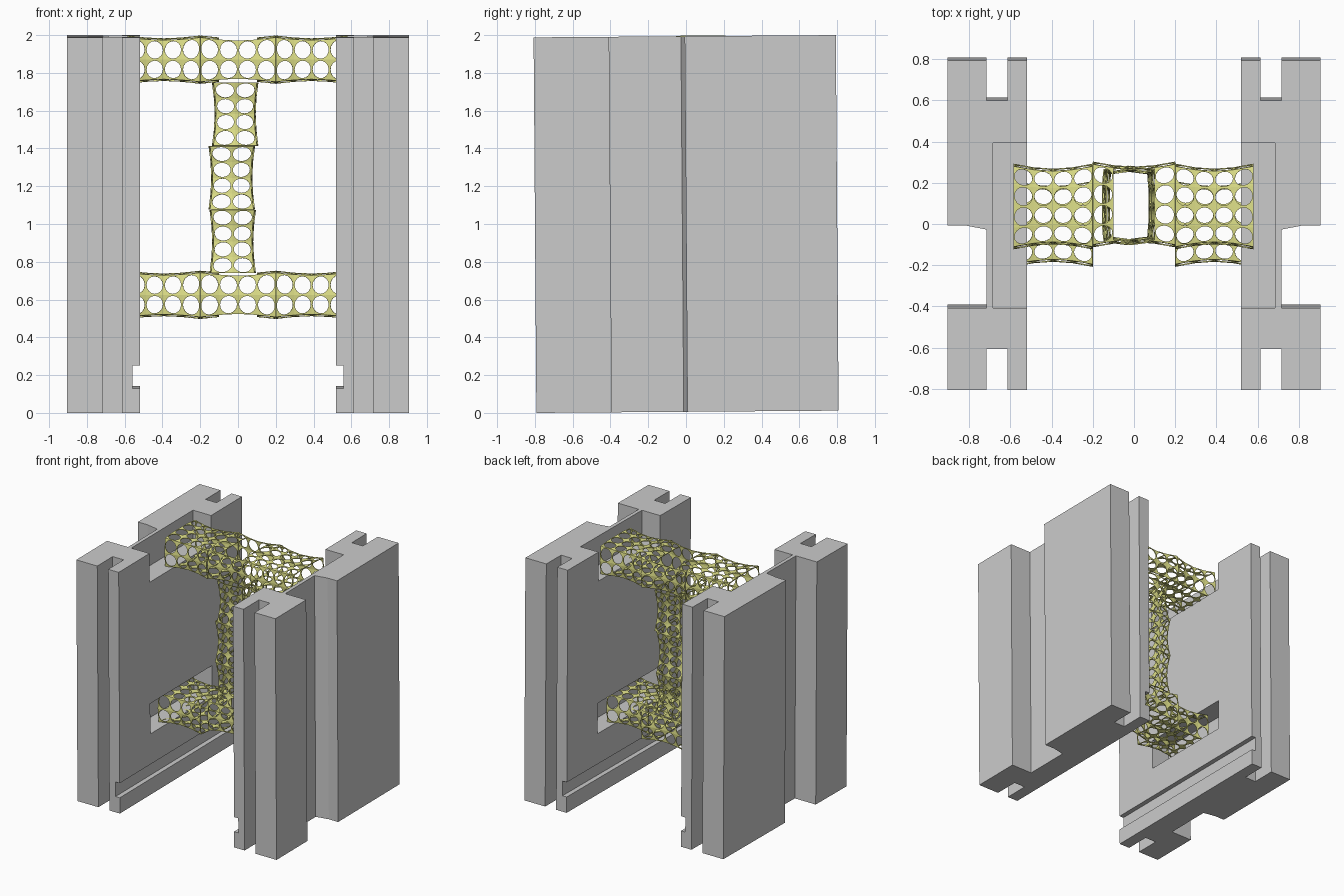
import bpy, bmesh
from math import cos, sin, pi
from mathutils import Vector

if "Cube" in bpy.data.objects:
    bpy.data.objects.remove(bpy.data.objects["Cube"])

TILT = 0.0075
yellow = bpy.data.materials.new("pale_yellow")
yellow.diffuse_color = (0.74, 0.75, 0.25, 1)
yellow.use_nodes = True
yellow.node_tree.nodes["Principled BSDF"].inputs["Base Color"].default_value = yellow.diffuse_color


def finish(bm, name):
    bmesh.ops.recalc_face_normals(bm, faces=bm.faces)
    me = bpy.data.meshes.new(name)
    bm.to_mesh(me)
    bm.free()
    ob = bpy.data.objects.new(name, me)
    bpy.context.collection.objects.link(ob)
    return ob


def prism(name, pts, z0, z1):
    bm = bmesh.new()
    f = bm.faces.new([bm.verts.new((x, y, z0)) for x, y in pts])
    ext = bmesh.ops.extrude_face_region(bm, geom=[f])["geom"]
    bmesh.ops.translate(bm, vec=(0, 0, z1 - z0),
                        verts=[g for g in ext if isinstance(g, bmesh.types.BMVert)])
    return finish(bm, name)


def box(name, x0, x1, y0, y1, z0, z1):
    return prism(name, [(x0, y0), (x1, y0), (x1, y1), (x0, y1)], z0, z1)


def cut(ob, cutter):
    m = ob.modifiers.new("cut", "BOOLEAN")
    m.operation, m.solver, m.object = "DIFFERENCE", "EXACT", cutter
    bpy.context.view_layer.objects.active = ob
    bpy.ops.object.modifier_apply(modifier=m.name)
    bpy.data.objects.remove(cutter)


# Side wall plan: end slots and one wide outer notch
PLAN = [(.52, -.8), (.615, -.8), (.615, -.6), (.715, -.6), (.715, -.8),
        (.905, -.8), (.905, -.4), (.715, -.4), (.715, -.02), (.82, 0),
        (.905, 0), (.905, .8), (.715, .8), (.715, .607), (.615, .607),
        (.615, .8), (.52, .8)]

for side, s in (("left", -1), ("right", 1)):
    wall = prism(side + "_wall", [(s * x, y) for x, y in PLAN], 0, 1.988)
    # pockets holding the lattice beams, and the low groove
    cut(wall, box("c", s * .4, s * .685, -.4, .4, 1.75, 2.2))
    cut(wall, box("c", s * .4, s * .685, -.4, .4, .5, .75))
    cut(wall, box("c", s * .4, s * .558, -1, 1, .13, .25))
    wall.rotation_euler.x = TILT
    wall.location = (0, .008, .006)


def lattice(name, a0, a1, centre, size, counts, axis, open_middle=False):
    """Waisted rectangular tube of cells, each pierced by a round hole."""
    hu, hv = size[0] / 2, size[1] / 2
    nu, nv, nl = counts
    # grid points around the section
    ring = [(-hu + 2 * hu * i / nu, -hv) for i in range(nu)]
    ring += [(hu, -hv + 2 * hv * i / nv) for i in range(nv)]
    ring += [(hu - 2 * hu * i / nu, hv) for i in range(nu)]
    ring += [(-hu, hv - 2 * hv * i / nv) for i in range(nv)]

    def point(k, l):
        u, v = ring[k % len(ring)]
        if abs(u) > hu - 1e-5 and abs(v) > hv - 1e-5:
            u, v = u * .94, v * .92
        t = l / nl
        w = 1 - .12 * sin(pi * t)
        u, v, a = centre[0] + u * w, centre[1] + v * w, a0 + (a1 - a0) * t
        return Vector((a, u, v)) if axis == "x" else Vector((u, v, a))

    bm = bmesh.new()
    n = 16
    for k in range(len(ring)):
        on_flat = k < nu or nu + nv <= k < 2 * nu + nv
        for l in range(nl):
            if open_middle and on_flat and 0 < l < nl - 1:
                continue
            p, q = point(k, l), point(k + 1, l)
            r, t = point(k + 1, l + 1), point(k, l + 1)

            def at(x, y):
                return p.lerp(q, x).lerp(t.lerp(r, x), y)
            outer, inner = [], []
            for i in range(n):
                c, d = cos(2 * pi * i / n), sin(2 * pi * i / n)
                m = .5 / max(abs(c), abs(d))
                outer.append(bm.verts.new(at(.5 + m * c, .5 + m * d)))
                inner.append(bm.verts.new(at(.5 + .45 * c, .5 + .45 * d)))
            for i in range(n):
                j = (i + 1) % n
                bm.faces.new((outer[i], outer[j], inner[j], inner[i]))
    bmesh.ops.remove_doubles(bm, verts=bm.verts, dist=1e-4)
    ob = finish(bm, name)
    ob.data.materials.append(yellow)
    m = ob.modifiers.new("thickness", "SOLIDIFY")
    m.thickness, m.offset = .006, 0
    return ob


# Horizontal beams: three modules each, the middle open to the column
for label, z, y_end in (("upper", 1.87, .085), ("lower", .625, 0.0)):
    for part, x0, x1, y in (("left", -.585, -.2, y_end), ("middle", -.2, .2, .095),
                            ("right", .2, .58, y_end)):
        lattice(f"{label}_beam_{part}", x0, x1, (y, z), (.41, .25),
                (4, 2, 4), "x", part == "middle")

# Vertical column: three stacked modules with small offsets
for i, x in enumerate((-.028, -.033, -.015)):
    z0 = .74 + i * .337
    lattice(f"column_{i + 1}", z0, z0 + .335, (x, .09), (.24, .38), (2, 4, 4), "z")
